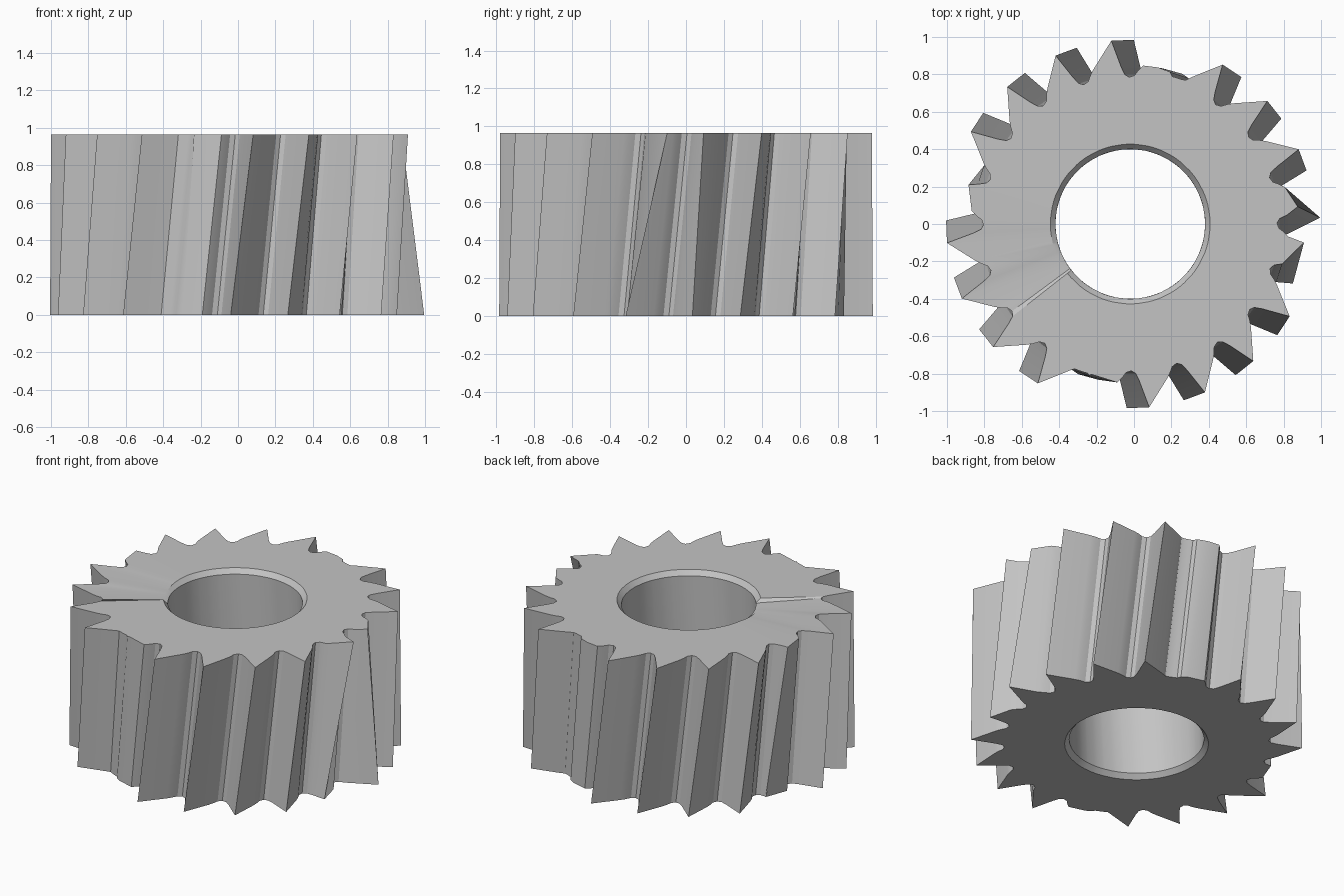
import bpy, bmesh
from math import radians, cos, sin

old = bpy.data.objects.get("Cube")
if old:
    bpy.data.objects.remove(old)

TEETH, PITCH, START, TWIST = 20, 18, 5.9, 7
HEIGHT, TIP, CENTRE_X = 0.965, 0.985, -0.02
BORE, CHAMFER = 0.40, 0.427

# One tooth: angle before the tip and radius, from back of gullet to tip
TOOTH = [(-10.5, 0.85), (-9, 0.825), (-7.5, 0.795), (-5.5, 0.785),
         (-3.8, 0.80), (-2.6, 0.84), (0, TIP)]

# Chipped teeth: tip radius and angle shift at each end
CHIPPED_TOP = {0: (0.90, 0), 4: (0.85, 2), 9: (0.89, -1.5),
               14: (0.83, -3), 19: (0.934, 6)}
CHIPPED_BOTTOM = {0: (1.016, 3), 4: (0.85, 0), 9: (0.84, -3),
                  14: (0.85, 0), 19: (0.926, -1)}
BROKEN = {4: 0.82, 14: 0.83}      # teeth whose gullet is worn away


def polar(radius, angle, z):
    a = radians(angle)
    return (CENTRE_X + radius * cos(a), radius * sin(a), z)


def toothed_ring(chips, twist, z):
    points = []
    for k in range(TEETH):
        for offset, radius in TOOTH:
            if offset == 0:
                radius, offset = chips.get(k, (TIP, 0))
            else:
                radius = max(radius, BROKEN.get(k, 0))
            points.append(polar(radius, START + PITCH * k + offset - twist, z))
    return points


def round_ring(radius, twist, z, crack=0):
    points = []
    for k in range(TEETH):
        for offset, _ in TOOTH:
            angle = START + PITCH * k + offset
            # a worn sector sinks slowly and ends in a sudden step
            sink = (angle - 170) / 47 if 170 < angle < 217 else 0
            points.append(polar(radius, angle - twist, z - crack * sink))
    return points


# Cutter body: closed loft through the toothed rim and the chamfered bore
rings = [
    toothed_ring(CHIPPED_BOTTOM, TWIST, 0),
    toothed_ring(CHIPPED_TOP, 0, HEIGHT),
    round_ring(CHAMFER, 0, HEIGHT, 0.025),
    round_ring(BORE, 0, HEIGHT - 0.03),
    round_ring(BORE, TWIST, 0.03),
    round_ring(CHAMFER, TWIST, 0),
]
bm = bmesh.new()
loops = [[bm.verts.new(p) for p in ring] for ring in rings]
count = len(loops[0])
for lower, upper in zip(loops, loops[1:] + loops[:1]):
    for i in range(count):
        j = (i + 1) % count
        bm.faces.new((lower[i], lower[j], upper[j], upper[i]))
bmesh.ops.recalc_face_normals(bm, faces=bm.faces)

mesh = bpy.data.meshes.new("toothed_cutter")
bm.to_mesh(mesh)
bm.free()
cutter = bpy.data.objects.new("toothed_cutter", mesh)
bpy.context.collection.objects.link(cutter)

# Plain grey metal
grey = bpy.data.materials.new("grey_metal")
grey.use_nodes = True
colour = (0.55, 0.55, 0.55, 1)
grey.diffuse_color = colour
grey.node_tree.nodes["Principled BSDF"].inputs["Base Color"].default_value = colour
mesh.materials.append(grey)

bpy.ops.object.select_all(action='DESELECT')
cutter.select_set(True)
bpy.context.view_layer.objects.active = cutter
bpy.ops.object.shade_smooth_by_angle(angle=radians(30))
